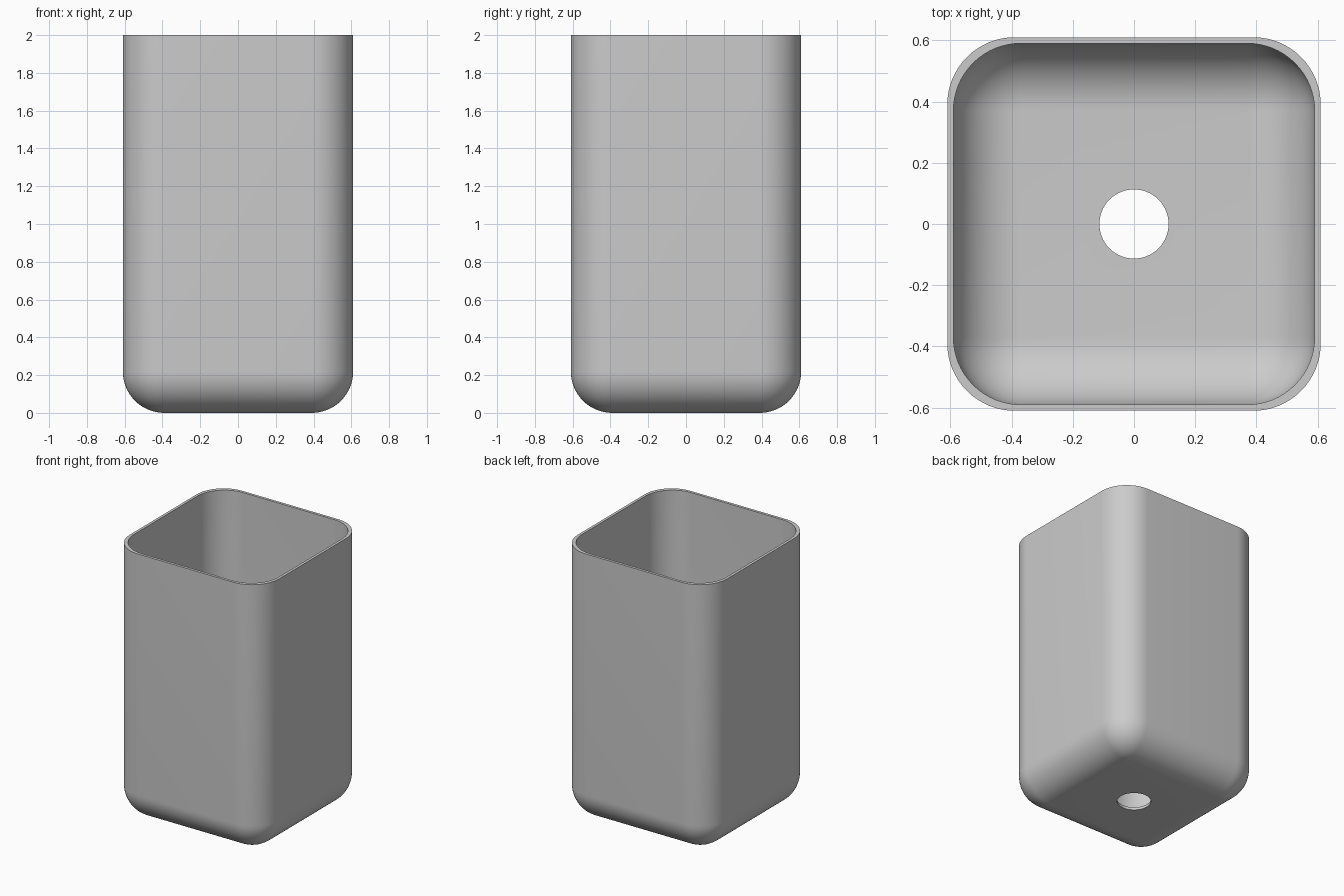
import bpy, bmesh
from math import sin, cos, pi, radians

cube = bpy.data.objects.get("Cube")
if cube:
    bpy.data.objects.remove(cube)

HALF, WALL, FILLET, HEIGHT, HOLE = 0.61, 0.02, 0.22, 2.0, 0.113
STEPS = 16

grey = bpy.data.materials.new("plain grey")
grey.use_nodes = True
colour = (0.6, 0.6, 0.6, 1)
grey.diffuse_color = colour
grey.node_tree.nodes["Principled BSDF"].inputs["Base Color"].default_value = colour

bm = bmesh.new()


def ring(core, radius, z):
    """Rounded square: corner centres at +-core, rounded by radius."""
    verts = []
    for k in range(4):
        sx = 1 if k in (0, 3) else -1
        sy = 1 if k < 2 else -1
        for i in range(STEPS + 1):
            a = (k + i / STEPS) * pi / 2
            verts.append(bm.verts.new((sx * core + radius * cos(a),
                                       sy * core + radius * sin(a), z)))
    return verts


def shell(half, floor):
    """Rings from the drain hole, over the floor and fillet, up to the rim."""
    core = half - FILLET
    rings = [ring(0, HOLE, floor)]
    for i in range(STEPS + 1):
        a = i / STEPS * pi / 2
        rings.append(ring(core, FILLET * sin(a), floor + FILLET * (1 - cos(a))))
    rings.append(ring(core, FILLET, HEIGHT))
    return rings


# Outer skin, then inner skin reversed, closed at the rim and the hole
loops = shell(HALF, 0) + shell(HALF - WALL, WALL)[::-1]
for lower, upper in zip(loops, loops[1:] + loops[:1]):
    for j in range(len(lower)):
        n = (j + 1) % len(lower)
        bm.faces.new((lower[j], lower[n], upper[n], upper[j]))
bmesh.ops.remove_doubles(bm, verts=bm.verts, dist=0.0001)
bmesh.ops.recalc_face_normals(bm, faces=bm.faces)

mesh = bpy.data.meshes.new("container")
bm.to_mesh(mesh)
bm.free()
mesh.materials.append(grey)
container = bpy.data.objects.new("container", mesh)
bpy.context.collection.objects.link(container)

# Smooth fillets with a crisp rim and hole
bpy.context.view_layer.objects.active = container
container.select_set(True)
bpy.ops.object.shade_smooth_by_angle(angle=radians(30))
